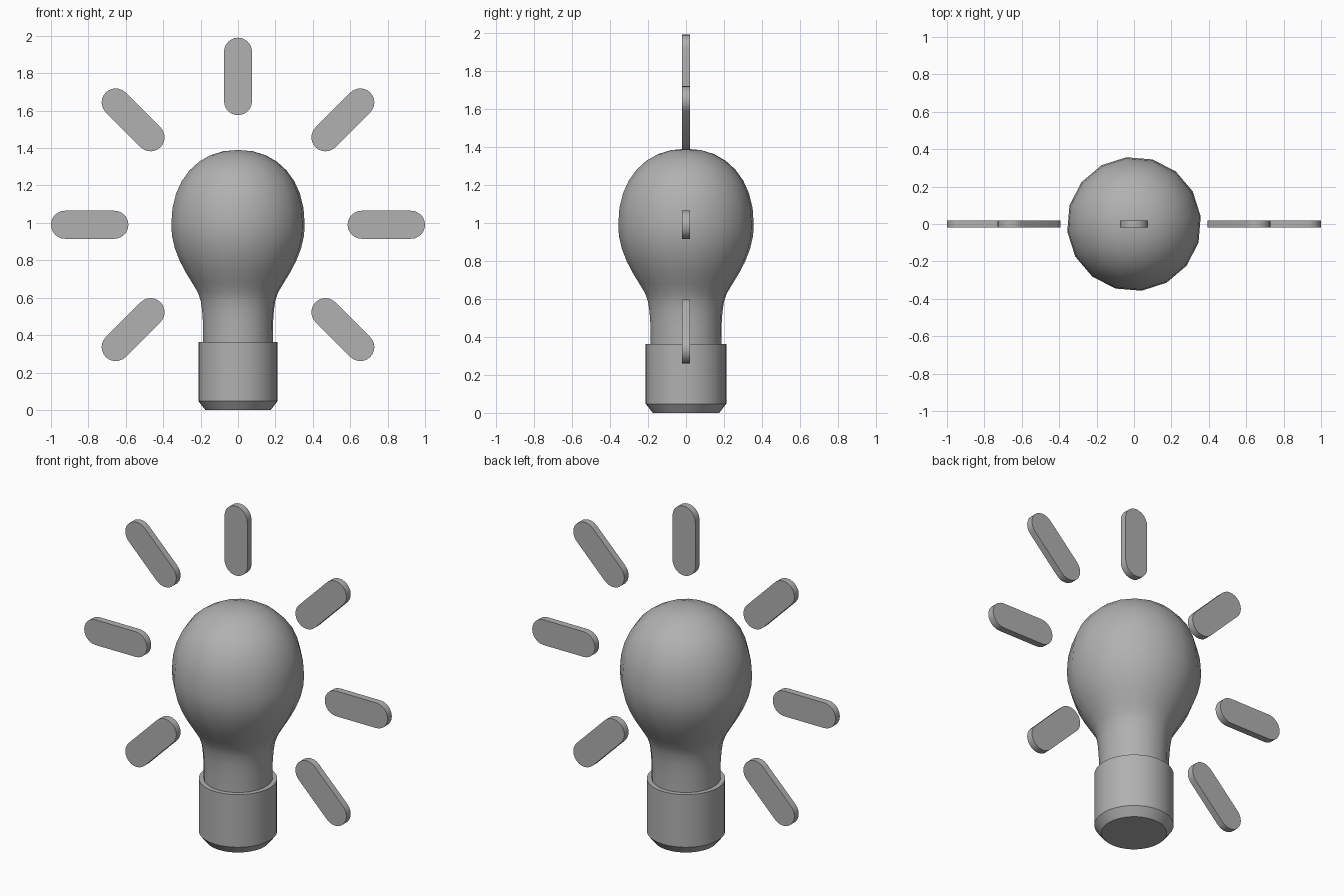
import bpy, bmesh, math
from mathutils import Matrix

if "Cube" in bpy.data.objects:
    bpy.data.objects.remove(bpy.data.objects["Cube"])

grey = bpy.data.materials.new("dark_grey")
grey.diffuse_color = (0.44, 0.44, 0.44, 1)
grey.use_nodes = True
grey.node_tree.nodes["Principled BSDF"].inputs["Base Color"].default_value = grey.diffuse_color


def finish(name, bm, angle):
    bmesh.ops.remove_doubles(bm, verts=bm.verts, dist=1e-5)
    bmesh.ops.recalc_face_normals(bm, faces=bm.faces)
    me = bpy.data.meshes.new(name)
    bm.to_mesh(me)
    bm.free()
    me.materials.append(grey)
    ob = bpy.data.objects.new(name, me)
    bpy.context.collection.objects.link(ob)
    bpy.ops.object.select_all(action='DESELECT')
    ob.select_set(True)
    bpy.context.view_layer.objects.active = ob
    bpy.ops.object.shade_smooth_by_angle(angle=math.radians(angle))
    return ob


def lathe(name, profile, sides, offset=0.0, angle=30):
    bm = bmesh.new()
    a = math.radians(offset)
    vs = [bm.verts.new((r * math.cos(a), r * math.sin(a), z)) for r, z in profile]
    es = [bm.edges.new(p) for p in zip(vs, vs[1:])]
    bmesh.ops.spin(bm, geom=vs + es, cent=(0, 0, 0), axis=(0, 0, 1),
                   angle=math.tau, steps=sides, use_merge=True)
    return finish(name, bm, angle)


# Glass bulb: slightly squared dome flowing into the neck, which sits in the cap
dome = [(0, 1.39)] + [(0.359 * math.sin(t) ** 0.92, 0.99 + 0.40 * math.cos(t) ** 0.92)
                      for t in (math.pi / 2 * i / 8 for i in range(1, 8))] + [(0.359, 0.99)]
neck = [(0.355, 0.93), (0.340, 0.865), (0.315, 0.80), (0.284, 0.74), (0.247, 0.68),
        (0.217, 0.63), (0.201, 0.585), (0.193, 0.53), (0.188, 0.46), (0.187, 0.34), (0, 0.34)]
lathe("glass_bulb", dome + neck, 16, 6.5, 50)

# Screw cap with chamfered foot
lathe("screw_cap", [(0, 0), (0.175, 0), (0.212, 0.048), (0.212, 0.362),
                    (0.185, 0.362), (0.185, 0.34), (0, 0.34)], 32)


# Light rays: flat rounded bars around the bulb, none pointing down
def ray(name, degrees):
    bm = bmesh.new()
    r, half, n = 0.075, 0.132, 12
    pts = []
    for side in (1, -1):
        for i in range(n + 1):
            t = -math.pi / 2 + math.pi * i / n
            pts.append((side * (half + r * math.cos(t)), side * r * math.sin(t)))
    face = bm.faces.new([bm.verts.new((x + 0.793, -0.02, z)) for x, z in pts])
    ext = bmesh.ops.extrude_face_region(bm, geom=[face], use_keep_orig=True)
    top = [g for g in ext["geom"] if isinstance(g, bmesh.types.BMVert)]
    bmesh.ops.translate(bm, verts=top, vec=(0, 0.04, 0))
    m = Matrix.Translation((0, 0, 0.99)) @ Matrix.Rotation(-math.radians(degrees), 4, 'Y')
    bmesh.ops.transform(bm, matrix=m, verts=bm.verts)
    finish(name, bm, 30)


for k in range(7):
    ray(f"light_ray_{k + 1}", -45 + 45 * k)
